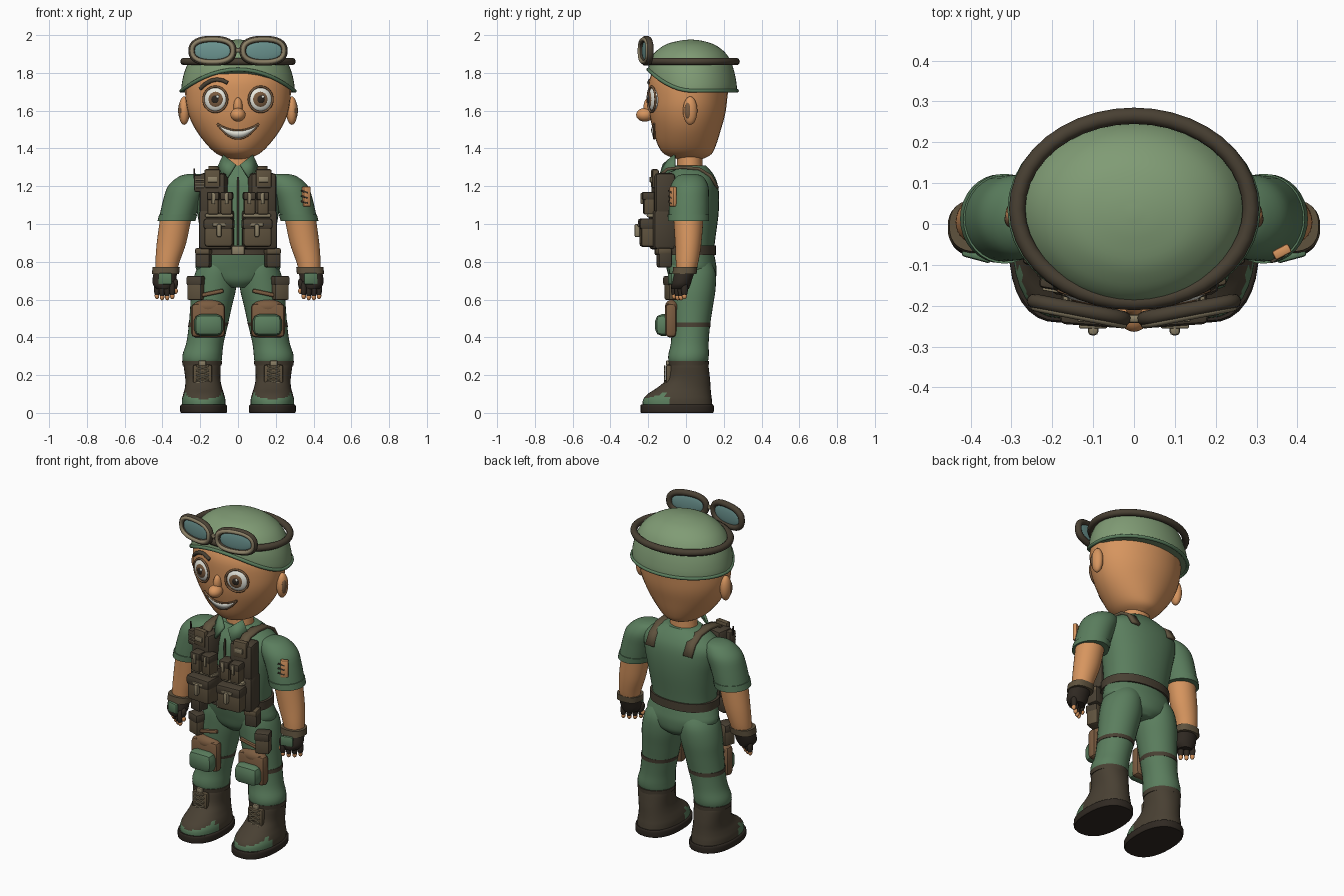
import bpy, bmesh
from math import sin, cos, pi, radians, sqrt
from mathutils import Vector, Matrix

old = bpy.data.objects.get("Cube")
if old:
    bpy.data.objects.remove(old)


def material(name, code):
    rgb = [(int(code[i:i + 2], 16) / 255) ** 2.2 for i in (0, 2, 4)] + [1]
    m = bpy.data.materials.new(name)
    m.use_nodes = True
    m.diffuse_color = rgb
    shader = next(n for n in m.node_tree.nodes if n.type == "BSDF_PRINCIPLED")
    shader.inputs["Base Color"].default_value = rgb
    return m


green = material("uniform green", "5B7D5E")
hat_green = material("hat green", "7F9A74")
skin = material("skin", "D6945F")
dark = material("dark brown", "4A4236")
olive = material("olive brown", "5F5340")
rust = material("knee brown", "7A5C42")
teal = material("lens teal", "6C9490")
white = material("white", "E6E6DC")
tan = material("buckle tan", "8A7F66")
black = material("near black", "332D27")


def finish(name, bm, *mats):
    bmesh.ops.recalc_face_normals(bm, faces=bm.faces)
    mesh = bpy.data.meshes.new(name)
    bm.to_mesh(mesh)
    bm.free()
    ob = bpy.data.objects.new(name, mesh)
    bpy.context.collection.objects.link(ob)
    for m in mats:
        mesh.materials.append(m)
    bpy.ops.object.select_all(action="DESELECT")
    ob.select_set(True)
    bpy.context.view_layer.objects.active = ob
    bpy.ops.object.shade_smooth_by_angle(angle=radians(40))
    return ob


def loft(name, rings, *mats, segs=32, steps=4, power=1.0, bend=None, rule=None):
    """Stack of ellipses (z, x, y, x radius, y radius), smoothly interpolated."""
    r = [Vector(p) for p in rings]
    path = []
    for i in range(len(r) - 1):
        a, b, c, d = r[max(i - 1, 0)], r[i], r[i + 1], r[min(i + 2, len(r) - 1)]
        for k in range(steps):
            t = k / steps
            path.append(b + (c - a) * t / 2 + (a * 2 - b * 5 + c * 4 - d) * t * t / 2
                        + (b * 3 - a - c * 3 + d) * t ** 3 / 2)
    path.append(r[-1])
    bm, loops = bmesh.new(), []
    bulge = lambda v: abs(v) ** power * (1 if v > 0 else -1)
    for z, x, y, rx, ry in path:
        angles = [2 * pi * k / segs for k in range(segs)]
        loops.append([bm.verts.new((x + rx * bulge(cos(a)), y + ry * bulge(sin(a)), z)) for a in angles])
    for lo, hi in zip(loops, loops[1:]):
        for k in range(segs):
            n = (k + 1) % segs
            bm.faces.new((lo[k], lo[n], hi[n], hi[k]))
    bm.faces.new(loops[0])
    bm.faces.new(loops[-1])
    for v in bm.verts:
        if bend:
            v.co.z += bend(v.co)
    for f in bm.faces:
        if rule:
            f.material_index = rule(f.calc_center_median())
    return finish(name, bm, *mats)


def place(loc, size, turn=0, tilt=0):
    return (Matrix.Translation(loc) @ Matrix.Rotation(radians(turn), 4, "Z")
            @ Matrix.Rotation(radians(tilt), 4, "Y") @ Matrix.Diagonal((*size, 1)))


def box(name, loc, size, mat, turn=0, tilt=0, bevel=.01):
    bm = bmesh.new()
    bmesh.ops.create_cube(bm, size=1, matrix=place(loc, size, turn, tilt))
    bmesh.ops.bevel(bm, geom=bm.edges[:], offset=min(bevel, min(size) * .4), segments=2, profile=.5, affect="EDGES")
    return finish(name, bm, mat)


def ball(name, loc, radii, mat, turn=0, tilt=0):
    bm = bmesh.new()
    bmesh.ops.create_uvsphere(bm, u_segments=24, v_segments=16, radius=1, matrix=place(loc, radii, turn, tilt))
    return finish(name, bm, mat)


def tube(name, points, radius, mat, closed=False):
    curve = bpy.data.curves.new(name, "CURVE")
    curve.dimensions, curve.bevel_depth, curve.bevel_resolution = "3D", radius, 3
    curve.use_fill_caps = True
    line = curve.splines.new("POLY")
    line.points.add(len(points) - 1)
    for p, co in zip(line.points, points):
        p.co = (*co, 1)
    line.use_cyclic_u = closed
    temp = bpy.data.objects.new(name, curve)
    bpy.context.collection.objects.link(temp)
    bm = bmesh.new()
    bm.from_mesh(temp.to_mesh())
    bpy.data.objects.remove(temp)
    return finish(name, bm, mat)


def sheet(name, left, right, mat, thick=.008):
    """Strip between two edges, given thickness."""
    bm = bmesh.new()
    a, b = [[bm.verts.new(p) for p in edge] for edge in (left, right)]
    for i in range(len(a) - 1):
        bm.faces.new((a[i], a[i + 1], b[i + 1], b[i]))
    ob = finish(name, bm, mat)
    solid = ob.modifiers.new("thickness", "SOLIDIFY")
    solid.thickness, solid.offset = thick, 0
    return ob


def ellipse(center, rx, other, turn=0, upright=False, power=1.0, n=40):
    pts = []
    for k in range(n):
        c, s = cos(2 * pi * k / n), sin(2 * pi * k / n)
        c, s = [abs(v) ** power * (1 if v > 0 else -1) for v in (c, s)]
        p = Vector((rx * c, 0, other * s) if upright else (rx * c, other * s, 0))
        pts.append(Matrix.Rotation(radians(turn), 3, "Z") @ p + Vector(center))
    return pts


# Head and face
HEAD = [(1.345, 0, .02, .05, .07), (1.37, 0, .01, .11, .125), (1.42, 0, .005, .165, .155),
        (1.5, 0, .005, .225, .18), (1.58, 0, .007, .262, .2), (1.66, 0, .01, .278, .208),
        (1.76, 0, .015, .275, .21), (1.84, 0, .02, .24, .18)]
loft("head", HEAD, skin)
loft("neck", [(1.26, 0, .02, .085, .07), (1.38, 0, .02, .075, .065)], skin)


def face(x, z, out=0):
    for a, b in zip(HEAD, HEAD[1:]):
        if a[0] <= z <= b[0]:
            _, _, cy, rx, ry = Vector(a).lerp(Vector(b), (z - a[0]) / (b[0] - a[0]))
            return Vector((x, cy - ry * sqrt(max(0, 1 - (x / rx) ** 2)) - out, z))


ball("nose", (0, -.218, 1.578), (.04, .046, .036), skin)
ball("nose_bridge", (0, -.195, 1.62), (.024, .03, .05), skin)
xs = [k / 100 for k in range(-11, 12)]
top_lip = [face(x, 1.495 + 3 * x * x, .008) for x in xs]
low_lip = [face(x, 1.452 + 6.5 * x * x, .008) for x in xs]
sheet("teeth", top_lip, low_lip, white)
tube("upper_lip_line", top_lip, .005, rust)
tube("lower_lip_line", low_lip, .006, rust)
tube("right_brow", [face(x, 1.765 - 6 * (x + .11) ** 2, .004) for x in (-.2, -.17, -.14, -.11, -.08, -.055)], .011, dark)

# Hat, band and goggles
arch = lambda p: .115 * max(0, -(p.y - .035) / .235) ** 2 * max(0, 1.975 - p.z) / .275
loft("hat", [(1.7, 0, .035, .3, .235), (1.74, 0, .035, .298, .233), (1.8, 0, .033, .285, .224),
             (1.86, 0, .032, .26, .206), (1.91, 0, .03, .22, .175), (1.95, 0, .025, .155, .125),
             (1.97, 0, .025, .075, .06), (1.976, 0, .025, .01, .01)], hat_green, segs=48, bend=arch)
rim = ellipse((0, .035, 1.705), .3, .235)
tube("hat_rim", [p + Vector((0, 0, arch(p))) for p in rim], .01, green, closed=True)
tube("goggle_band", ellipse((0, .037, 1.86), .286, .228), .02, dark, closed=True)
box("goggle_bridge", (0, -.232, 1.92), (.06, .02, .025), tan)

# Shirt and belt
loft("shirt", [(.84, 0, .01, .19, .135), (.92, 0, .015, .195, .14), (1.05, 0, .025, .215, .147),
               (1.15, 0, .03, .235, .145), (1.22, 0, .03, .235, .135), (1.27, 0, .03, .18, .11),
               (1.31, 0, .025, .1, .08)], green, power=.9)
loft("belt", [(.835, 0, .008, .207, .15), (.885, 0, .008, .207, .15)], dark, power=.9)
box("belt_buckle", (0, -.155, .86), (.07, .025, .05), tan)
tube("zipper", [(0, -.127, 1.25), (0, -.13, 1.1), (0, -.135, .89)], .006, dark)
loft("hips", [(.665, 0, .035, .07, .09), (.7, 0, .035, .17, .12), (.76, 0, .03, .222, .132),
              (.81, 0, .02, .215, .135), (.86, 0, .01, .195, .135)], green)

for s, side in ((1, "left_"), (-1, "right_")):
    def at(x, y, z):
        return (s * x, y, z)

    def sbox(name, loc, size, mat, turn=0, **kw):
        return box(side + name, at(*loc), size, mat, turn * s, **kw)

    def limb(name, rings, *mats, **kw):
        return loft(side + name, [(z, s * x, y, rx, ry) for z, x, y, rx, ry in rings], *mats, **kw)

    # Eye and ear
    eye = face(s * .12, 1.66)
    for part, out, r, deep, mat in (("eye", -.006, .064, .025, white), ("iris", .008, .044, .014, rust),
                                    ("pupil", .012, .026, .014, black)):
        ball(side + part, eye - Vector((0, out, 0)), (r, deep, r), mat, s * 16)
    ball(side + "eye_glint", eye + Vector((.012, -.025, .014)), (.008, .004, .008), white)
    tube(side + "eyelid", ellipse(eye - Vector((0, .005, 0)), .066, .067, s * 18, True), .006, rust, closed=True)
    ball(side + "ear", at(.285, .022, 1.6), (.03, .038, .075), skin)
    ball(side + "ear_hollow", at(.303, .012, 1.6), (.014, .02, .045), rust)

    # Goggle eyepiece
    center = at(.135, -.21, 1.917)
    tube(side + "goggle_frame", ellipse(center, .112, .062, s * 11, True, .8), .018, dark, closed=True)
    tube(side + "goggle_trim", ellipse(Vector(center) - Vector((0, .014, 0)), .11, .06, s * 11, True, .8), .011, tan, closed=True)
    ball(side + "lens", center, (.108, .012, .058), teal, s * 11)

    # Collar flap
    sheet(side + "collar", [at(.075, -.06, 1.365), at(.11, -.06, 1.29)],
          [at(.012, -.118, 1.315), at(.055, -.14, 1.245)], green, .014)

    # Arm and glove
    limb("sleeve", [(1.265, .235, .02, .03, .03), (1.25, .24, .02, .075, .07), (1.2, .268, .018, .103, .1),
                    (1.12, .298, .015, .1, .105), (1.02, .325, .013, .095, .105)], green)
    limb("sleeve_cuff", [(1.015, .326, .013, .1, .109), (1.05, .317, .013, .101, .11)], green)
    limb("forearm", [(.74, .38, .0, .055, .05), (.8, .373, .006, .064, .06), (.9, .352, .012, .078, .07),
                     (1.04, .328, .013, .083, .08)], skin)
    limb("glove", [(.655, .39, -.03, .04, .045), (.68, .39, -.028, .06, .052), (.72, .388, -.018, .063, .055),
                   (.77, .38, -.002, .06, .055)], black)
    limb("glove_strap", [(.735, .384, -.008, .072, .064), (.772, .38, -.004, .072, .064)], olive, power=.8)
    sbox("glove_plate", (.385, -.078, .71), (.075, .02, .06), green, 15)
    for k in range(4):
        x, y, low = .348 + .027 * k, -.062 + .018 * k, .61 - .006 * (k in (1, 2))
        ball(f"{side}fingertip_{k}", at(x, y, low + .01), (.012, .013, .018), skin)
        ball(f"{side}finger_{k}", at(x, y, low + .045), (.016, .018, .042), black)
    ball(side + "thumb", at(.335, -.05, .675), (.016, .018, .035), black, 0, -15 * s)
    ball(side + "thumb_tip", at(.33, -.054, .645), (.012, .013, .016), skin)

    # Vest panels, shoulder strap and pouches
    sbox("vest_lower", (.112, -.125, .97), (.18, .12, .21), dark, 10, bevel=.02)
    sbox("vest_upper", (.128, -.12, 1.16), (.14, .11, .22), dark, 10, bevel=.02)
    strap = [(-.155, 1.24), (-.1, 1.29), (-.02, 1.3), (.07, 1.292), (.13, 1.255), (.168, 1.19)]
    sheet(side + "vest_strap", [at(.1, *p) for p in strap], [at(.155, *p) for p in strap], olive, .016)
    sbox("chest_pad", (.135, -.165, 1.24), (.085, .035, .1), olive, 6)
    sbox("chest_pad_clip", (.135, -.185, 1.235), (.05, .012, .03), tan, 6)
    for k, x in enumerate((.06, .13)):
        sbox(f"ammo_pouch_{k}", (x, -.188, 1.11), (.06, .075, .12), olive, 4)
        sbox(f"ammo_flap_{k}", (x, -.192, 1.148), (.066, .082, .045), dark, 4)
        sbox(f"ammo_clip_{k}", (x, -.234, 1.135), (.018, .012, .06), tan, 4)
    sbox("chest_strap", (.1, -.178, 1.045), (.15, .06, .02), tan)
    sbox("large_pouch", (.1, -.19, .952), (.15, .105, .145), olive, 4, bevel=.015)
    sbox("large_flap", (.1, -.194, 1.0), (.16, .112, .06), dark, 4, bevel=.015)
    sbox("large_clip", (.1, -.258, .965), (.026, .03, .07), tan)
    sbox("large_clip_bar", (.1, -.25, .995), (.07, .012, .016), tan)
    sbox("belt_pouch", (.182, -.115, .82), (.075, .07, .1), dark, 12)
    sbox("belt_pouch_flap", (.182, -.12, .855), (.08, .075, .035), olive, 12)

    # Trouser leg with thigh pouch and knee pad
    limb("leg", [(.255, .19, .012, .09, .09), (.275, .19, .012, .103, .104), (.31, .188, .014, .105, .107),
                 (.37, .175, .02, .099, .1), (.46, .158, .025, .103, .102), (.56, .143, .03, .11, .112),
                 (.66, .128, .035, .118, .122), (.75, .115, .033, .108, .122), (.82, .1, .02, .08, .1)], green)
    sbox("thigh_pouch", (.222, -.07, .66), (.08, .07, .125), olive, 20)
    sbox("thigh_pouch_flap", (.222, -.074, .7), (.086, .075, .05), dark, 20)
    sbox("thigh_strap", (.135, -.088, .635), (.12, .022, .022), rust, tilt=12 * s)
    limb("knee_strap", [(.455, .16, .026, .104, .103), (.478, .156, .026, .106, .105)], dark)
    sbox("knee_plate", (.158, -.08, .49), (.18, .06, .18), rust, bevel=.022)
    ball(side + "knee_plate_top", at(.158, -.072, .56), (.085, .04, .04), rust)
    sbox("knee_pad", (.155, -.118, .465), (.155, .09, .115), green, bevel=.034)

    # Boot
    toe = lambda p: int(p.y < -.1 and p.z < .11 + .3 * (p.y + .1))
    limb("boot", [(.035, .182, -.045, .115, .185), (.07, .182, -.045, .115, .182), (.1, .182, -.035, .108, .168),
                  (.135, .183, -.01, .098, .14), (.18, .186, .012, .093, .115), (.25, .19, .016, .098, .103),
                  (.258, .19, .016, .094, .1)], dark, green, power=.9, rule=toe)
    limb("sole", [(0, .182, -.047, .12, .19), (.008, .182, -.047, .124, .194), (.036, .182, -.047, .124, .194),
                  (.044, .182, -.047, .118, .19)], black, power=.85)
    sbox("boot_tongue", (.188, -.092, .2), (.1, .03, .11), olive)
    for k in range(4):
        z = .155 + .024 * k
        for d in (-1, 1):
            tube(f"{side}lace_{k}_{d}", [at(.188 - d * .035, -.112, z), at(.188 + d * .035, -.112, z + .022)], .004, tan)
    limb("boot_strap", [(.25, .19, .015, .103, .105), (.275, .19, .014, .106, .108)], dark)
    sbox("boot_buckle", (.19, -.096, .263), (.04, .02, .03), tan)

# Radio on the right shoulder and patch on the left sleeve
box("radio", (-.2, -.135, 1.215), (.06, .05, .09), dark, -10)
for k in range(3):
    box(f"radio_grille_{k}", (-.202, -.162, 1.195 + .02 * k), (.045, .008, .007), tan, -10, bevel=.002)
tube("antenna", [(-.23, -.125, 1.24), (-.232, -.125, 1.295)], .005, black)
box("sleeve_patch", (.362, -.068, 1.145), (.045, .024, .105), skin, 28, bevel=.006)
for k in range(3):
    box(f"patch_stripe_{k}", (.352, -.084, 1.115 + .028 * k), (.04, .008, .009), dark, 28, 15, bevel=.002)
